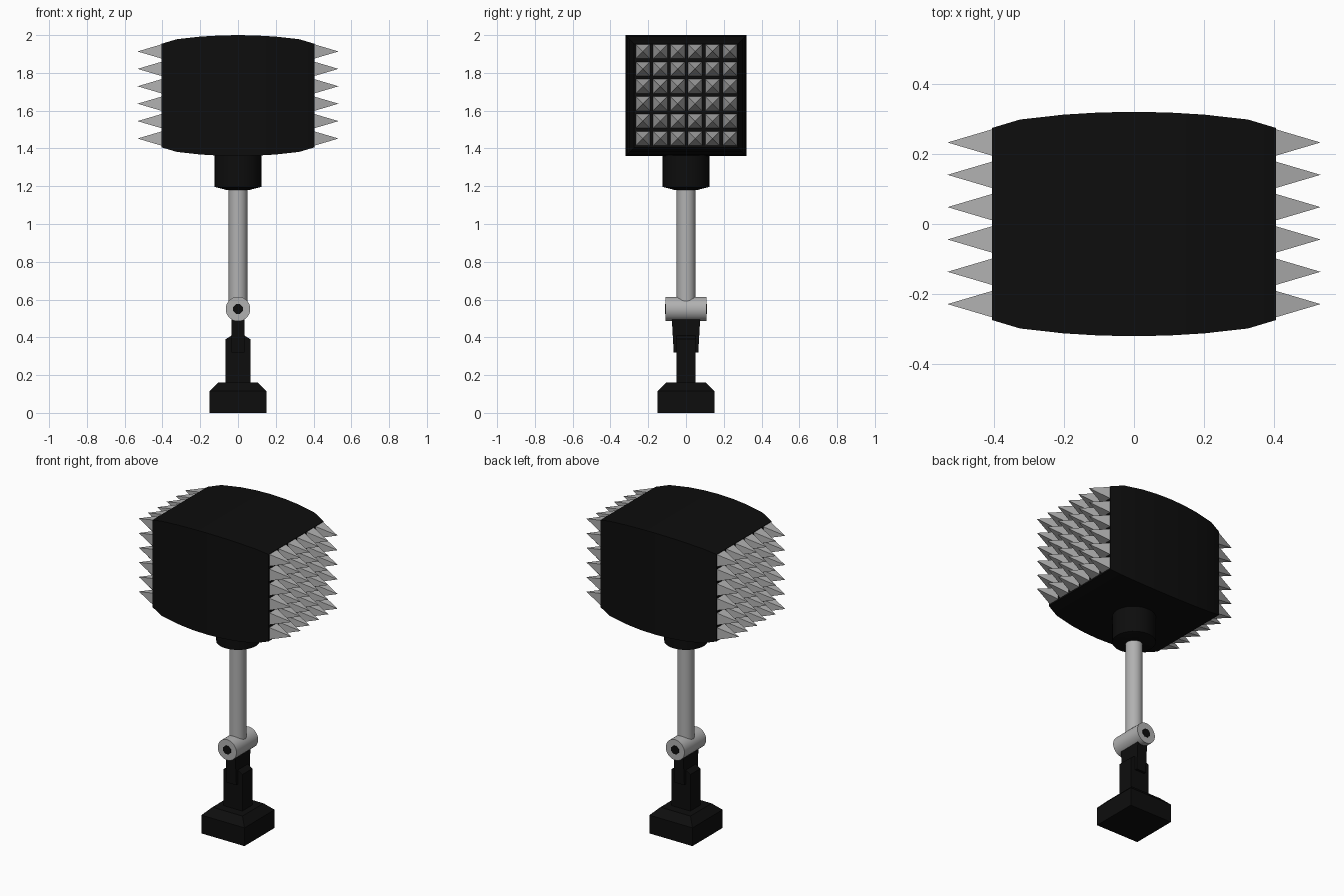
import bpy, bmesh, math
from mathutils import Matrix, Vector

if "Cube" in bpy.data.objects:
    bpy.data.objects.remove(bpy.data.objects["Cube"])


def material(name, v):
    m = bpy.data.materials.new(name)
    m.diffuse_color = (v, v, v, 1)
    m.use_nodes = True
    m.node_tree.nodes["Principled BSDF"].inputs["Base Color"].default_value = m.diffuse_color
    return m


black = material("black", 0.004)
steel = material("steel grey", 0.44)


def finish(bm, name, mat, smooth=False):
    bmesh.ops.recalc_face_normals(bm, faces=bm.faces)
    me = bpy.data.meshes.new(name)
    bm.to_mesh(me)
    bm.free()
    me.materials.append(mat)
    ob = bpy.data.objects.new(name, me)
    bpy.context.collection.objects.link(ob)
    if smooth:
        bpy.context.view_layer.objects.active = ob
        ob.select_set(True)
        bpy.ops.object.shade_smooth_by_angle(angle=math.radians(35))
        ob.select_set(False)
    return ob


def loft(name, mat, rings, smooth=False):
    """Skin a list of closed rings of points and cap both ends."""
    bm = bmesh.new()
    loops = [[bm.verts.new(p) for p in ring] for ring in rings]
    for a, b in zip(loops, loops[1:]):
        for i in range(len(a)):
            j = (i + 1) % len(a)
            bm.faces.new((a[i], a[j], b[j], b[i]))
    bm.faces.new(loops[0])
    bm.faces.new(loops[-1])
    return finish(bm, name, mat, smooth)


CORNERS = [(-1, -1), (1, -1), (1, 1), (-1, 1)]


def block(name, mat, sections):
    """Rectangular tower from (z, half width, half depth) sections."""
    return loft(name, mat, [[(hx * a, hy * b, z) for a, b in CORNERS]
                            for z, hx, hy in sections])


def lathe(name, mat, sections, sides, turn=0):
    """Round part from (z, radius) sections."""
    ang = [2 * math.pi * (i + turn) / sides for i in range(sides)]
    return loft(name, mat, [[(r * math.cos(t), r * math.sin(t), z) for t in ang]
                            for z, r in sections], True)


# foot and lower handle
block("foot", black, [(0, .15, .15), (.115, .15, .15), (.16, .105, .105)])
block("lower_handle", black, [(.15, .065, .05), (.39, .065, .05), (.41, .034, .05)])
block("hinge_tongue", black, [(.32, .034, .065), (.53, .034, .077)])

# hinge barrel lying along y, with a dark pin showing at both ends
for name, mat, r, h, n in (("hinge_barrel", steel, .065, .108, 32),
                           ("hinge_pin", black, .028, .111, 8)):
    ob = lathe(name, mat, [(-h, r), (h, r)], n, 0.5)
    ob.data.transform(Matrix.Translation((0, 0, .55)) @ Matrix.Rotation(math.pi / 2, 4, 'X'))

# shaft and collar under the head
lathe("shaft", steel, [(.55, .05), (1.25, .05)], 24)
lathe("collar", black, [(1.18, .06), (1.197, .125), (1.45, .125)], 24)

# bulging head: square sections along x
sections = [(0, .32), (.1, .318), (.2, .312), (.325, .298), (.405, .274)]
sections = [(-x, h) for x, h in sections[:0:-1]] + sections
loft("mallet_head", black, [[(x, h * a, 1.68 + h * b) for a, b in CORNERS]
                            for x, h in sections], True)

# six by six pyramid spikes on each striking face
bm = bmesh.new()
half, pitch = .039, .0922
for side in (-1, 1):
    for i in range(6):
        for j in range(6):
            y, z = (i - 2.5) * pitch + .002, 1.683 + (j - 2.5) * pitch
            base = [bm.verts.new((side * .4, y + half * a, z + half * b)) for a, b in CORNERS]
            tip = bm.verts.new((side * .532, y, z))
            bm.faces.new(base)
            for k in range(4):
                bm.faces.new((base[k], base[(k + 1) % 4], tip))
finish(bm, "spikes", steel)
